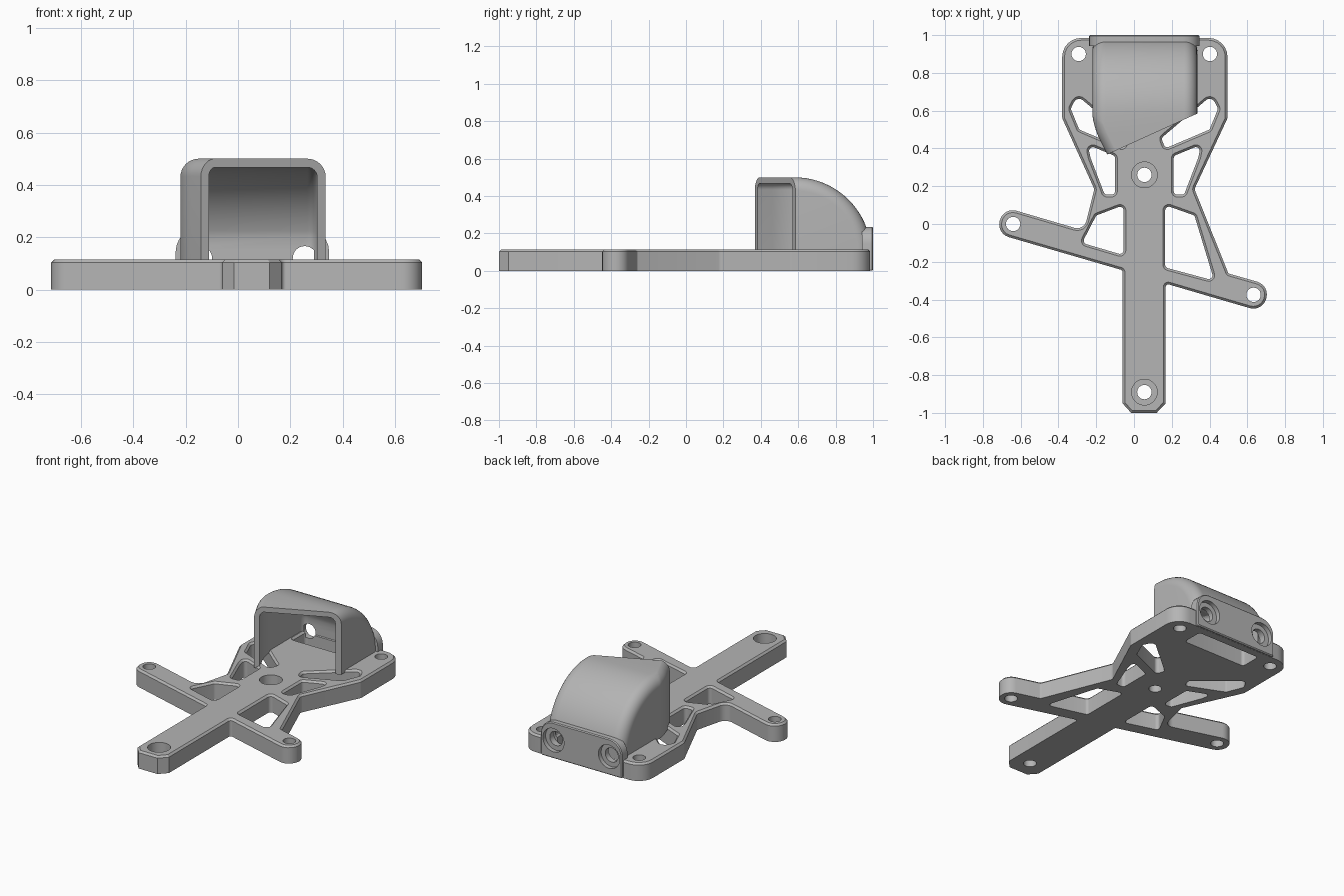
import bpy, bmesh, math
from mathutils import Vector

if "Cube" in bpy.data.objects:
    bpy.data.objects.remove(bpy.data.objects["Cube"])

grey = bpy.data.materials.new("plain_grey")
grey.use_nodes = True
grey.diffuse_color = (0.46, 0.46, 0.46, 1)
grey.node_tree.nodes["Principled BSDF"].inputs["Base Color"].default_value = grey.diffuse_color

CX = 0.055      # symmetry line of the head
TOP = 0.115     # top of the plate
CH = 0.012      # edge chamfer

# Ways of standing a prism up: along z, along -y, along x
ALONG_Z = lambda a, b, c: (a, b, c)
ALONG_Y = lambda a, b, c: (a, -c, b)
ALONG_X = lambda a, b, c: (c, a, b)


def rounded(corners, radius=0.02, n=6):
    """Closed outline with rounded corners; a corner may carry its own radius."""
    pts = [Vector(c[:2]) for c in corners]
    out = []
    for i, p in enumerate(pts):
        r = corners[i][2] if len(corners[i]) > 2 else radius
        if r == 0:
            out.append(p)
            continue
        u = (pts[i - 1] - p).normalized()
        v = (pts[(i + 1) % len(pts)] - p).normalized()
        half = u.angle(v) / 2
        centre = p + (u + v).normalized() * (r / math.sin(half))
        t = r / math.tan(half)
        start, end = p + u * t - centre, p + v * t - centre
        sweep = start.angle(end)
        for k in range(n + 1):
            f = k / n
            out.append(centre + (start * math.sin((1 - f) * sweep) + end * math.sin(f * sweep)) / math.sin(sweep))
    return out


def circle(x, y, r, n=32):
    return [Vector((x + r * math.cos(math.tau * i / n), y + r * math.sin(math.tau * i / n))) for i in range(n)]


def offset(pts, d):
    """Grow (d > 0) or shrink a counter-clockwise outline."""
    out = []
    for i, p in enumerate(pts):
        e1 = (p - pts[i - 1]).normalized()
        e2 = (pts[(i + 1) % len(pts)] - p).normalized()
        n1, n2 = Vector((e1.y, -e1.x)), Vector((e2.y, -e2.x))
        out.append(p + (n1 + n2) * (d / (1 + n1.dot(n2))))
    return out


def prism(name, pts, levels, axis=ALONG_Z):
    """Stack offset copies of an outline; levels are (height, offset)."""
    area = sum(pts[i - 1].x * p.y - p.x * pts[i - 1].y for i, p in enumerate(pts))
    if area < 0:
        pts = pts[::-1]
    bm = bmesh.new()
    rings = [[bm.verts.new(axis(p.x, p.y, h)) for p in offset(pts, d)] for h, d in levels]
    n = len(pts)
    for a, b in zip(rings, rings[1:]):
        for i in range(n):
            j = (i + 1) % n
            bm.faces.new((a[i], a[j], b[j], b[i]))
    bm.faces.new(rings[0][::-1])
    bm.faces.new(rings[-1])
    bmesh.ops.recalc_face_normals(bm, faces=bm.faces)
    mesh = bpy.data.meshes.new(name)
    bm.to_mesh(mesh)
    bm.free()
    mesh.materials.append(grey)
    ob = bpy.data.objects.new(name, mesh)
    bpy.context.collection.objects.link(ob)
    return ob


def combine(ob, tool, operation="DIFFERENCE", keep=False):
    mod = ob.modifiers.new("cut", "BOOLEAN")
    mod.operation, mod.solver, mod.object = operation, "EXACT", tool
    bpy.context.view_layer.objects.active = ob
    bpy.ops.object.modifier_apply(modifier=mod.name)
    if not keep:
        bpy.data.objects.remove(tool)


def mirrored(corners):
    return [(2 * CX - c[0],) + tuple(c[1:]) for c in corners]


# Plate with head, waist, two staggered arms and stem
outline = rounded([
    (-0.38, 0.985, 0.1), (-0.38, 0.56, 0.03), (-0.21, 0.185, 0.03),
    (-0.265, -0.035, 0.05), (-0.69, 0.09, 0.07), (-0.73, -0.05, 0.07),
    (-0.06, -0.245, 0.015), (-0.06, -0.95, 0), (-0.015, -1, 0),
    (0.12, -1, 0), (0.167, -0.95, 0), (0.167, -0.315, 0.015),
    (0.68, -0.465, 0.07), (0.72, -0.325, 0.07), (0.5, -0.262, 0.015),
    (0.32, 0.185, 0.03), (0.495, 0.56, 0.03), (0.495, 0.985, 0.1)])
plate = prism("base_plate", outline, [(0, 0), (TOP - CH, 0), (TOP, -CH)])

# Lightening windows and floor opening
slot = [(0.41, 0.68, 0.03), (0.445, 0.61, 0.02), (0.4, 0.5, 0.02), (0.165, 0.4, 0.02), (0.145, 0.455, 0.02)]
window = [(0.21, 0.36), (0.355, 0.42), (0.34, 0.35), (0.265, 0.155), (0.21, 0.155)]
left_gap = [(-0.2, 0.045), (-0.055, 0.1), (-0.055, -0.165), (-0.275, -0.1)]
right_gap = [(0.165, 0.1), (0.32, 0.045), (0.425, -0.3), (0.165, -0.23)]
floor = [(-0.17, 0.8), (0.28, 0.8), (0.28, 0.935), (-0.17, 0.935)]
FLARE = [(-0.1, 0), (TOP - CH, 0), (TOP, CH), (0.2, CH)]
for shape in (slot, mirrored(slot), window, mirrored(window), left_gap, right_gap, floor):
    combine(plate, prism("cutter", rounded(shape), FLARE))

# Screw holes in corners and arms, then the counterbored pair
for x, y in ((-0.293, 0.9), (0.402, 0.9), (-0.64, 0), (0.633, -0.375)):
    combine(plate, prism("cutter", circle(x, y, 0.038), [(-0.1, 0), (0.2, 0)]))
for y in (0.26, -0.89):
    bore = [(-0.1, 0), (0.05, 0), (0.05, 0.03), (0.2, 0.03)]
    combine(plate, prism("cutter", circle(CX, y, 0.038), bore))


def hood_solid(name, wall, bottom, back):
    """Rounded hood volume, shrunk by the wall thickness."""
    radius, round_r = 0.41 - wall, 0.07 - wall
    sweep = math.asin((back - 0.58) / radius)
    arc = [Vector((0.58 + radius * math.sin(sweep * k / 20), 0.09 + radius * math.cos(sweep * k / 20)))
           for k in range(21)]
    side = [Vector((0.1, -0.2)), Vector((0.1, 0.5 - wall))] + arc + [Vector((back, -0.2))]
    steps = [math.pi / 2 * k / 8 for k in range(9)]
    curve = [(round_r * (1 - math.sin(a)), -round_r * (1 - math.cos(a))) for a in steps]
    x0, x1 = -0.22 + wall, 0.335 - wall
    low = [(x0 + s, d) for s, d in reversed(curve)]
    high = [(x1 - s, d) for s, d in curve]
    solid = prism(name, side, low + high, ALONG_X)
    # plan shape: left wall sweeps inwards at the front
    plan = rounded([(-0.223, 1.4, 0), (-0.223, 0.53, 0.4), (-0.057, 0.2, 0), (0.7, 0.2, 0), (0.7, 1.4, 0)], n=10)
    crown = [(bottom, -wall)] + [(0.503 - wall - s, d - wall) for s, d in curve]
    combine(solid, prism("cutter", plan, crown), "INTERSECT")
    return solid


# Hood: outer shell, diagonal front, hollow inside
hood = hood_solid("hood", 0, 0.1, 0.9895)
front_cut = [Vector(p) for p in ((-0.4, 0.251), (0.6, 0.705), (0.6, 0), (-0.4, 0))]
combine(hood, prism("cutter", front_cut, [(-0.1, 0), (1, 0)]))
combine(hood, hood_solid("cutter", 0.033, 0, 0.94))

# Rear block with rounded upper ends
rear = rounded([(-0.238, 0.001, 0.01), (0.348, 0.001, 0.01), (0.348, 0.235, 0.09), (-0.238, 0.235, 0.09)])
block = prism("rear_block", rear, [(-1, -0.006), (-0.994, 0), (-0.942, 0)], ALONG_Y)

# Counterbored holes through the rear
for x in (CX - 0.2, CX + 0.2):
    drill = prism("cutter", circle(x, 0.12, 0.046), [(-1.1, 0.03), (-0.972, 0.03), (-0.972, 0), (-0.93, 0)], ALONG_Y)
    for part in (plate, hood, block):
        combine(part, drill, keep=True)
    bpy.data.objects.remove(drill)

# Smooth curves, crisp edges
for part in (plate, hood, block):
    bpy.ops.object.select_all(action="DESELECT")
    part.select_set(True)
    bpy.context.view_layer.objects.active = part
    bpy.ops.object.shade_smooth_by_angle(angle=math.radians(28))
